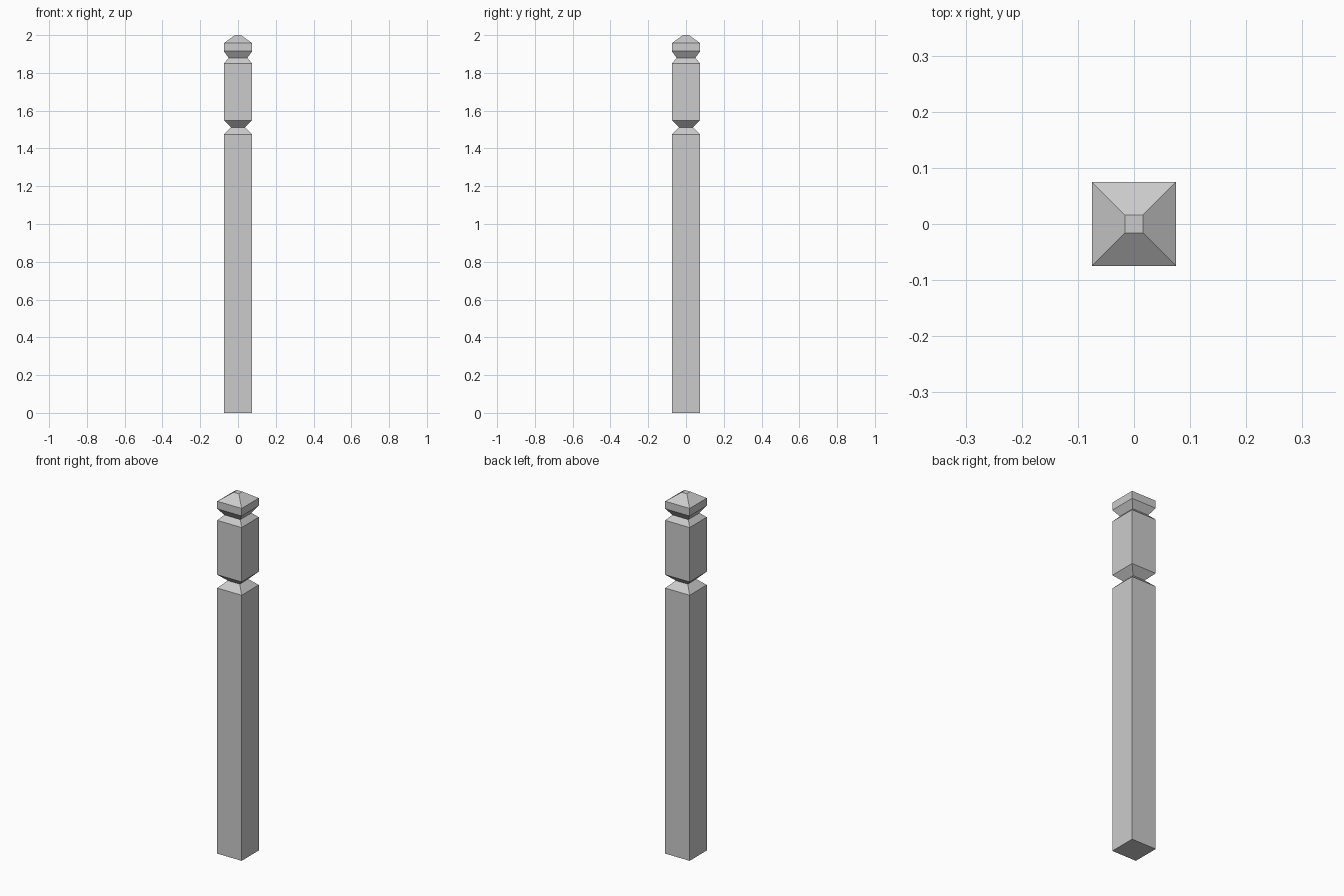
import bpy, bmesh

if "Cube" in bpy.data.objects:
    bpy.data.objects.remove(bpy.data.objects["Cube"])

# Square post outline: (half width, height) from the foot to the flat tip
PROFILE = [
    (0.075, 0.0), (0.075, 1.475),      # shaft
    (0.037, 1.512), (0.075, 1.549),    # lower V groove
    (0.075, 1.851), (0.049, 1.878),    # upper block and neck
    (0.075, 1.915), (0.075, 1.957),    # cap
    (0.016, 2.0),                      # tip
]

bm = bmesh.new()
rings = [[bm.verts.new((sx * r, sy * r, z))
          for sx, sy in ((-1, -1), (1, -1), (1, 1), (-1, 1))]
         for r, z in PROFILE]

# Side faces between neighbouring square rings
for low, high in zip(rings, rings[1:]):
    for i in range(4):
        j = (i + 1) % 4
        bm.faces.new((low[i], low[j], high[j], high[i]))

# Foot and tip
bm.faces.new(rings[0][::-1])
bm.faces.new(rings[-1])

mesh = bpy.data.meshes.new("fence_post")
bm.to_mesh(mesh)
bm.free()
bpy.context.collection.objects.link(bpy.data.objects.new("fence_post", mesh))
